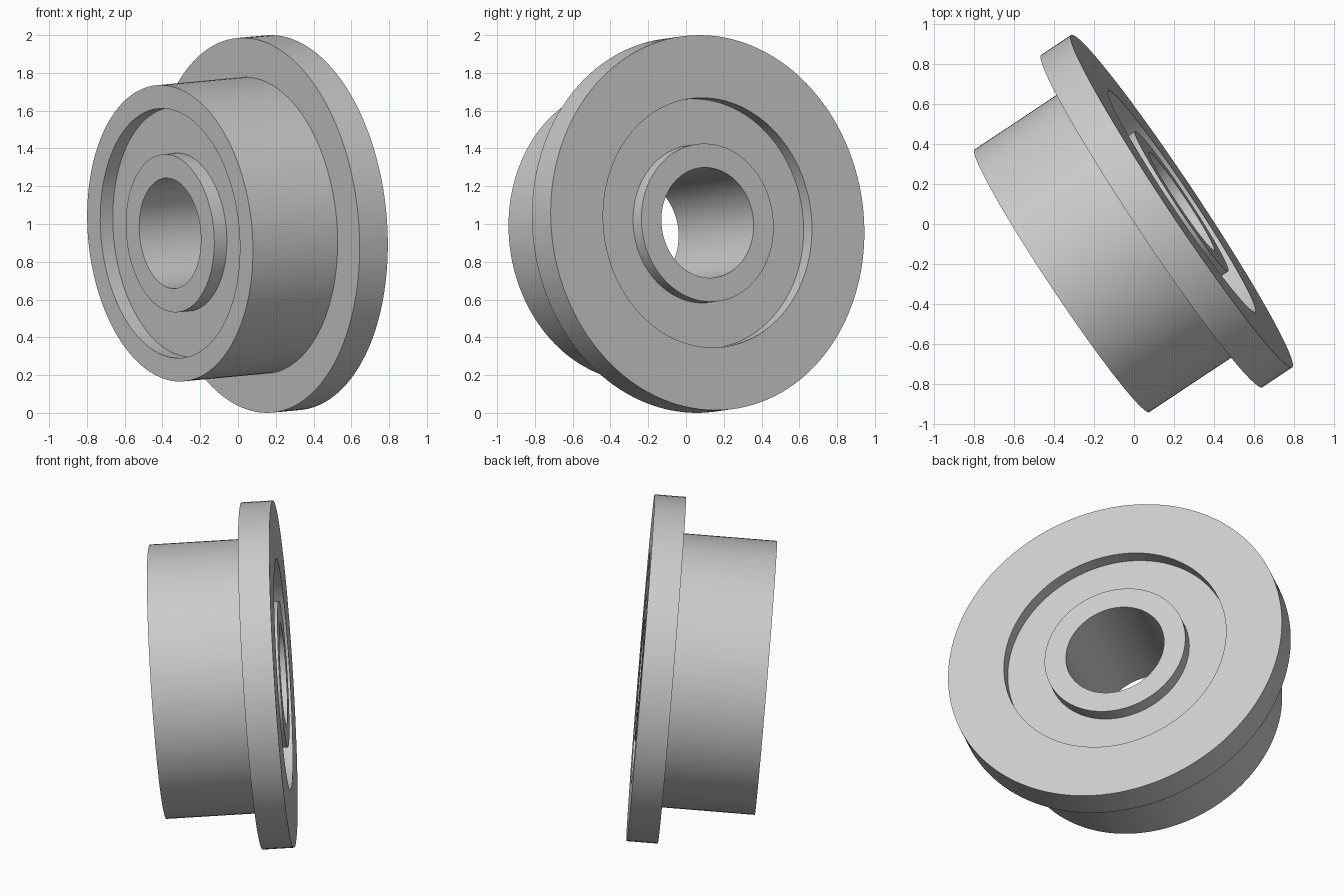
import bpy
import bmesh
import math
from mathutils import Matrix, Vector

cube = bpy.data.objects.get("Cube")
if cube:
    bpy.data.objects.remove(cube, do_unlink=True)

# Main dimensions, measured along and around the tilted axis
AXIS = Vector((0.83, 0.552, 0.078)).normalized()
BACK_CENTRE = Vector((0.238, 0.114, 1.007))
WIDTH, FLANGE_WIDTH, RECESS = 0.72, 0.18, 0.08
FLANGE_R, BODY_R, RACE_R, HUB_R, BORE_R = 0.996, 0.787, 0.663, 0.42, 0.293
LIP = 0.02
SEGMENTS = 128

placement = (Matrix.Translation(BACK_CENTRE - AXIS * WIDTH)
             @ AXIS.to_track_quat('Z', 'Y').to_matrix().to_4x4())

steel = bpy.data.materials.new("steel grey")
steel.use_nodes = True
colour = (0.6, 0.6, 0.6, 1.0)
steel.diffuse_color = colour
steel.node_tree.nodes["Principled BSDF"].inputs["Base Color"].default_value = colour


def lathe(name, profile):
    """Revolve a closed (radius, height) profile around the tilted axis."""
    bm = bmesh.new()
    rings = []
    for i in range(SEGMENTS):
        a = math.tau * i / SEGMENTS
        rings.append([bm.verts.new((r * math.cos(a), r * math.sin(a), h))
                      for r, h in profile])
    count = len(profile)
    for i, ring in enumerate(rings):
        after = rings[(i + 1) % SEGMENTS]
        for j in range(count):
            k = (j + 1) % count
            bm.faces.new((ring[j], after[j], after[k], ring[k]))
    bmesh.ops.recalc_face_normals(bm, faces=bm.faces)
    mesh = bpy.data.meshes.new(name)
    bm.to_mesh(mesh)
    bm.free()
    mesh.materials.append(steel)
    obj = bpy.data.objects.new(name, mesh)
    bpy.context.collection.objects.link(obj)
    obj.matrix_world = placement
    bpy.ops.object.select_all(action='DESELECT')
    obj.select_set(True)
    bpy.context.view_layer.objects.active = obj
    bpy.ops.object.shade_smooth_by_angle(angle=math.radians(30))
    return obj


def band(inner, outer, low, high):
    return [(inner, low), (outer, low), (outer, high), (inner, high)]


# Outer ring with the flange at its back end
step = WIDTH - FLANGE_WIDTH
lathe("outer_ring", [(RACE_R, 0), (BODY_R, 0), (BODY_R, step),
                     (FLANGE_R, step), (FLANGE_R, WIDTH), (RACE_R, WIDTH)])

# Inner ring around the bore
lathe("inner_ring", band(BORE_R, HUB_R, 0, WIDTH))

# Recessed core filling the space between the rings
lathe("recessed_shield", band(HUB_R - LIP, RACE_R + LIP, RECESS, WIDTH - RECESS))
